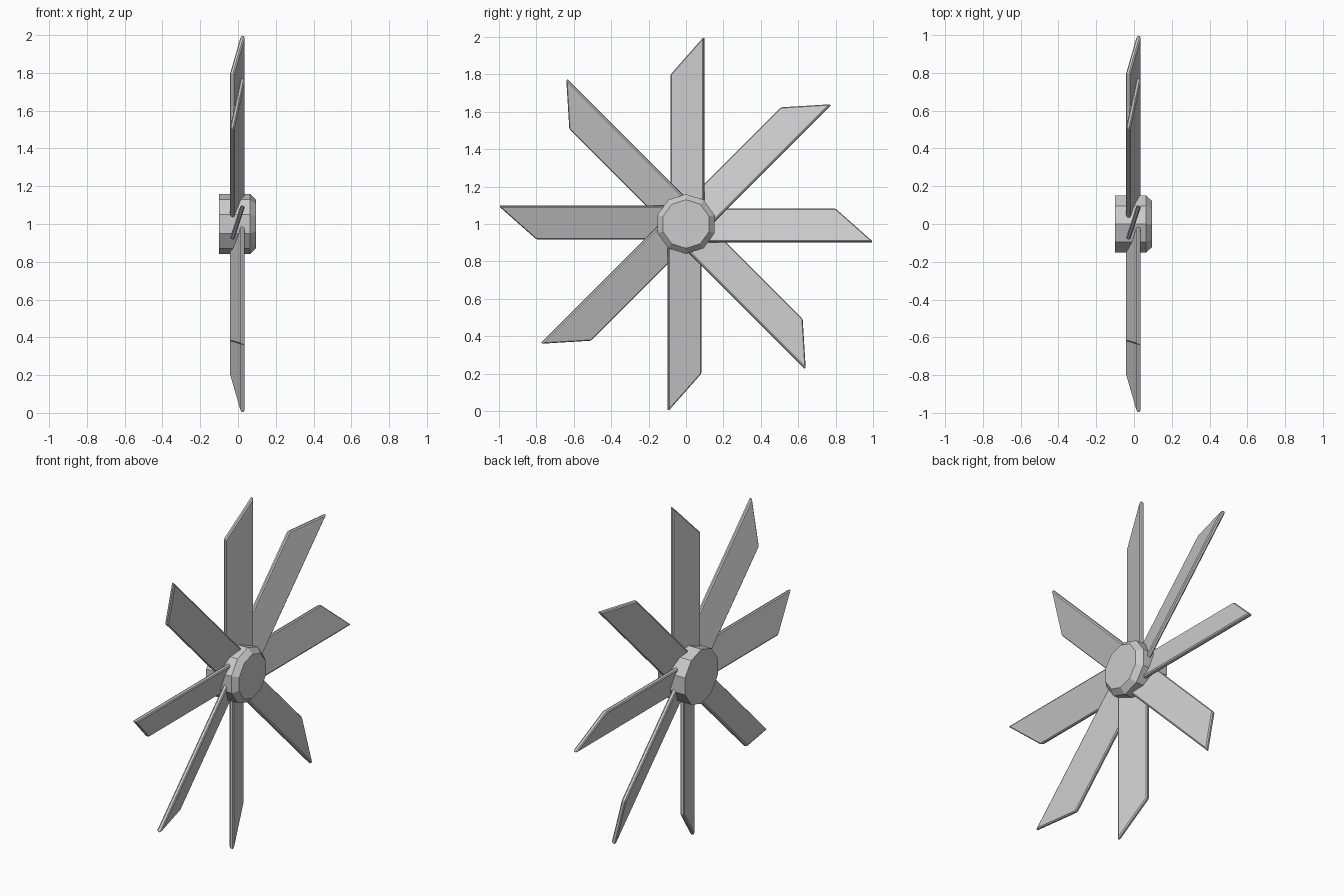
import bpy, bmesh, math
from mathutils import Vector, Matrix

if "Cube" in bpy.data.objects:
    bpy.data.objects.remove(bpy.data.objects["Cube"])

CENTRE = Matrix.Translation((0, 0, 1))


def make_object(name, bm, matrix):
    bmesh.ops.recalc_face_normals(bm, faces=bm.faces[:])
    mesh = bpy.data.meshes.new(name)
    bm.to_mesh(mesh)
    bm.free()
    ob = bpy.data.objects.new(name, mesh)
    bpy.context.collection.objects.link(ob)
    ob.matrix_world = matrix
    return ob


# hub: ten-sided lathe along x, chamfered on the +x end
bm = bmesh.new()
rings = []
for x, r in [(-0.10, 0.16), (0.063, 0.16), (0.094, 0.13)]:
    rings.append([bm.verts.new((x, r * math.sin(math.tau * i / 10),
                                r * math.cos(math.tau * i / 10))) for i in range(10)])
for a, b in zip(rings, rings[1:]):
    for i in range(10):
        j = (i + 1) % 10
        bm.faces.new((a[i], a[j], b[j], b[i]))
bm.faces.new(rings[0])
bm.faces.new(rings[-1])
make_object("hub", bm, CENTRE)


# blade: slab with slanted tip, pitched about its long axis
def blade(name, angle):
    half_w, thick, pitch = 0.093, 0.024, math.radians(18)
    outline = [(-half_w, 0.05), (half_w, 0.05), (half_w, 1.0), (-half_w, 0.8)]
    bm = bmesh.new()
    face = bm.faces.new([bm.verts.new((-thick / 2, s, r)) for s, r in outline])
    ext = bmesh.ops.extrude_face_region(bm, geom=[face])
    moved = [g for g in ext["geom"] if isinstance(g, bmesh.types.BMVert)]
    bmesh.ops.translate(bm, verts=moved, vec=Vector((thick, 0, 0)))
    place = Matrix.Translation((-0.003, 0.008, 0)) @ Matrix.Rotation(-pitch, 4, 'Z')
    ob = make_object(name, bm, CENTRE @ Matrix.Rotation(angle, 4, 'X') @ place)
    bev = ob.modifiers.new("edge_chamfer", 'BEVEL')
    bev.width = 0.006
    bev.segments = 1


for i in range(8):
    blade(f"blade_{i + 1}", math.tau * i / 8)
